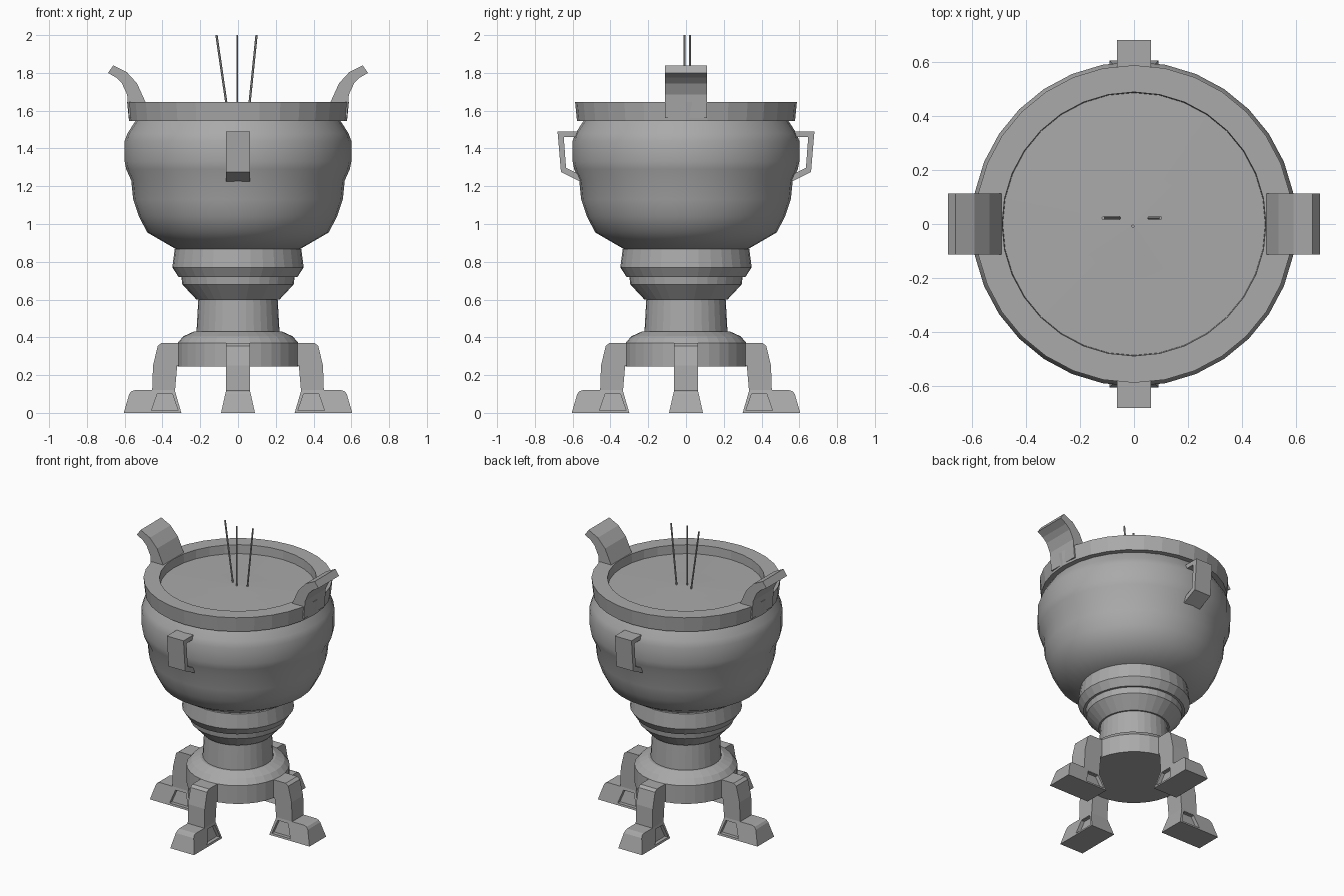
import bpy, bmesh, math
from mathutils import Matrix, Vector

cube = bpy.data.objects.get("Cube")
if cube:
    bpy.data.objects.remove(cube)

metal = bpy.data.materials.new("grey metal")
metal.use_nodes = True
grey = (0.4, 0.4, 0.4, 1)
metal.diffuse_color = grey
metal.node_tree.nodes["Principled BSDF"].inputs["Base Color"].default_value = grey


def finish(name, bm, turn=0.0, smooth=False):
    """Turn the part about z and add it to the scene."""
    bm.transform(Matrix.Rotation(turn, 4, 'Z'))
    bmesh.ops.recalc_face_normals(bm, faces=bm.faces)
    for f in bm.faces:
        f.smooth = smooth
    mesh = bpy.data.meshes.new(name)
    bm.to_mesh(mesh)
    bm.free()
    mesh.materials.append(metal)
    obj = bpy.data.objects.new(name, mesh)
    bpy.context.collection.objects.link(obj)
    return obj


def lathe(name, profile, sides=32, smooth=False):
    """Revolve (radius, z) points about z."""
    bm = bmesh.new()
    verts = [bm.verts.new((r, 0, z)) for r, z in profile]
    edges = [bm.edges.new(pair) for pair in zip(verts, verts[1:])]
    bmesh.ops.spin(bm, geom=verts + edges, axis=(0, 0, 1), cent=(0, 0, 0),
                   angle=math.tau, steps=sides)
    bmesh.ops.remove_doubles(bm, verts=bm.verts, dist=0.0005)
    return finish(name, bm, 0, smooth)


def slab(name, outline, half, turn):
    """Extrude an (outward, z) outline across its width."""
    bm = bmesh.new()
    face = bm.faces.new([bm.verts.new((x, -half, z)) for x, z in outline])
    new = bmesh.ops.extrude_face_region(bm, geom=[face])["geom"]
    bmesh.ops.translate(bm, vec=(0, 2 * half, 0),
                        verts=[v for v in new if isinstance(v, bmesh.types.BMVert)])
    return finish(name, bm, turn)


def foot(name, turn):
    """Tapered foot with a recessed panel on each flank."""
    bm = bmesh.new()
    rings = []
    for low, high in ((0.30, 0.335), (0.475, 0.44), (0.605, 0.57)):
        rings.append([bm.verts.new(p) for p in (
            (low, -0.09, 0), (low, 0.09, 0), (high, 0.063, 0.12), (high, -0.063, 0.12))])
    flanks = []
    for a, b in zip(rings, rings[1:]):
        for i in range(4):
            j = (i + 1) % 4
            f = bm.faces.new((a[i], a[j], b[j], b[i]))
            if a is rings[0] and i in (1, 3):
                flanks.append(f)
    bm.faces.new(rings[0])
    bm.faces.new(rings[2])
    bmesh.ops.recalc_face_normals(bm, faces=bm.faces)
    bmesh.ops.inset_individual(bm, faces=flanks, thickness=0.022)
    pocket = bmesh.ops.extrude_face_region(bm, geom=flanks)["geom"]
    bmesh.ops.delete(bm, geom=flanks, context='FACES_ONLY')
    for v in pocket:
        if isinstance(v, bmesh.types.BMVert):
            v.co.y -= math.copysign(0.025, v.co.y)
    toe = [e for e in bm.edges if all(v.co.z > 0.11 and v.co.x > 0.56 for v in e.verts)]
    bmesh.ops.bevel(bm, geom=toe, offset=0.022, segments=2, profile=0.5, affect='EDGES')
    finish(name, bm, turn)


def stick(name, base, tip, radius=0.006):
    base, tip = Vector(base), Vector(tip)
    axis = tip - base
    bm = bmesh.new()
    bmesh.ops.create_cone(bm, cap_ends=True, segments=6, radius1=radius,
                          radius2=radius, depth=axis.length)
    bm.transform(Matrix.Translation((base + tip) / 2)
                 @ axis.to_track_quat('Z', 'Y').to_matrix().to_4x4())
    finish(name, bm)


# Turned body
lathe("base_drum", [(0, 0.245), (0.32, 0.245), (0.32, 0.37), (0.29, 0.405),
                    (0.235, 0.43), (0.2, 0.43)])
lathe("column", [(0.22, 0.425), (0.21, 0.605)])
lathe("collar", [(0.2, 0.6), (0.22, 0.6), (0.295, 0.68), (0.3, 0.72), (0.315, 0.72),
                 (0.348, 0.77), (0.335, 0.868), (0.3, 0.868)])
lathe("bowl", [(0.29, 0.866), (0.33, 0.868), (0.48, 0.955), (0.525, 1.04), (0.555, 1.13),
               (0.565, 1.23), (0.592, 1.29), (0.6, 1.33), (0.6, 1.44),
               (0.585, 1.48), (0.54, 1.55)], 32, True)

# Rim with the ash bed inside
lathe("rim", [(0.5, 1.545), (0.577, 1.545), (0.587, 1.645), (0.488, 1.645), (0.485, 1.58)])
lathe("ash_bed", [(0.487, 1.585), (0.2, 1.59), (0, 1.595)])

# Upswept ears on the rim
ear = [(0.5, 1.56), (0.577, 1.56), (0.587, 1.685), (0.615, 1.745), (0.645, 1.775),
       (0.688, 1.8), (0.66, 1.84), (0.59, 1.805), (0.535, 1.745), (0.487, 1.64)]
for side, turn in (("left", 0), ("right", math.pi)):
    slab(side + "_ear", ear, 0.112, turn)

# Loop handles on the bowl
loop = [(0.56, 1.49), (0.68, 1.49), (0.662, 1.275), (0.56, 1.225),
        (0.56, 1.26), (0.635, 1.297), (0.647, 1.46), (0.56, 1.46)]
for side, turn in (("back", math.pi / 2), ("front", -math.pi / 2)):
    slab(side + "_handle", loop, 0.063, turn)

# Four legs and feet
leg = [(0.28, 0.37), (0.405, 0.37), (0.425, 0.355), (0.45, 0.25), (0.455, 0.1),
       (0.335, 0.1), (0.322, 0.25), (0.28, 0.25)]
for i, side in enumerate(("left", "back", "right", "front")):
    turn = i * math.pi / 2
    slab(side + "_leg", leg, 0.063, turn)
    foot(side + "_foot", turn)

# Incense sticks
stick("right_stick", (-0.053, 0.022, 1.58), (-0.114, 0.022, 2.0))
stick("middle_stick", (-0.004, -0.008, 1.58), (-0.004, -0.008, 2.0))
stick("left_stick", (0.055, 0.022, 1.58), (0.098, 0.022, 2.0))
